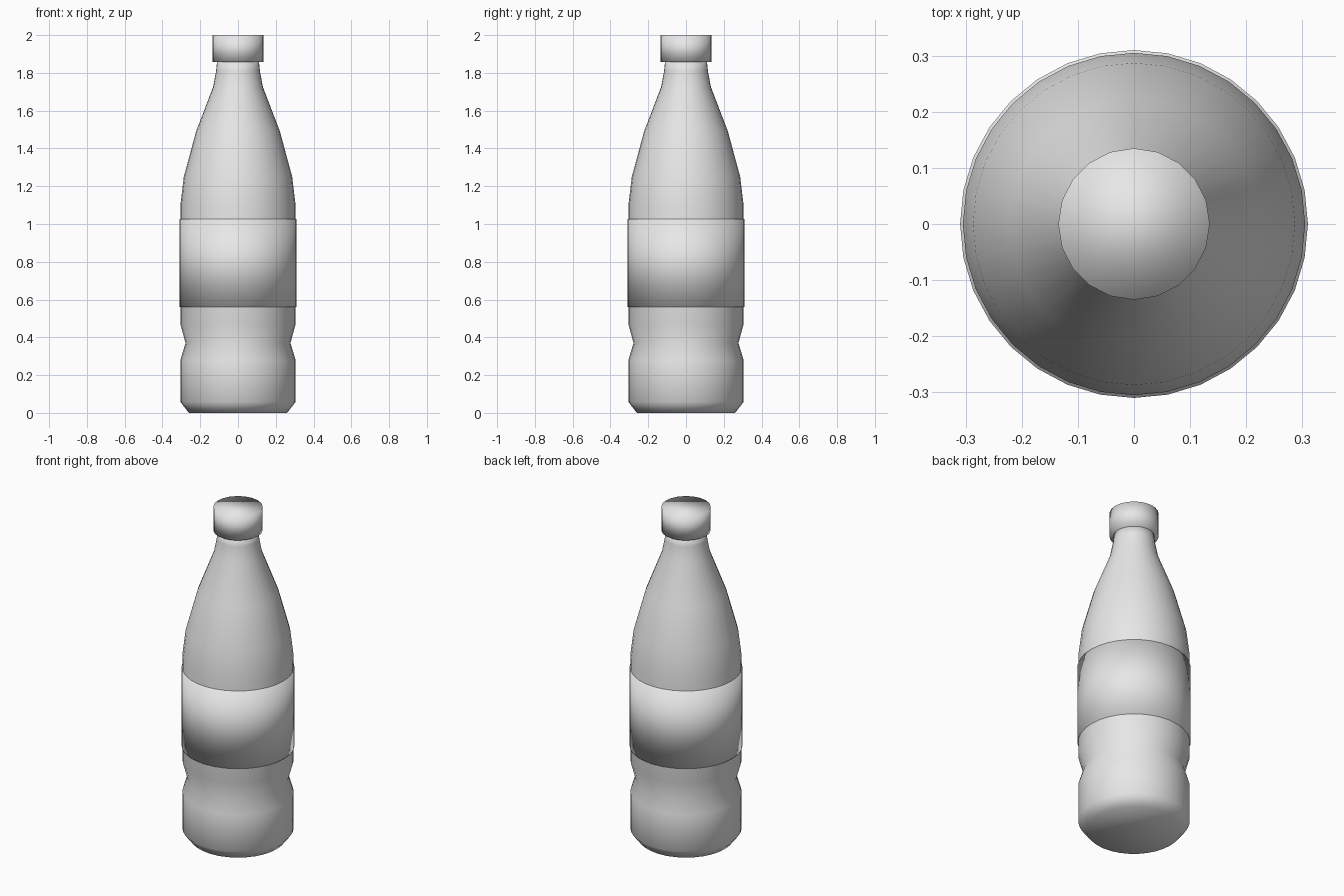
import bpy
import bmesh
from math import cos, sin, tau

old = bpy.data.objects.get("Cube")
if old:
    bpy.data.objects.remove(old, do_unlink=True)

grey = bpy.data.materials.new("light grey")
grey.use_nodes = True
grey.diffuse_color = (0.8, 0.8, 0.8, 1)
grey.node_tree.nodes["Principled BSDF"].inputs["Base Color"].default_value = (0.8, 0.8, 0.8, 1)


def lathe(name, profile, sides):
    """Spin (radius, height) points around z and close both ends."""
    bm = bmesh.new()
    rings = [[bm.verts.new((r * cos(tau * i / sides), r * sin(tau * i / sides), z))
              for i in range(sides)] for r, z in profile]
    for low, high in zip(rings, rings[1:]):
        for i in range(sides):
            j = (i + 1) % sides
            bm.faces.new((low[i], low[j], high[j], high[i]))
    bm.faces.new(rings[0][::-1])
    bm.faces.new(rings[-1])
    for face in bm.faces:
        face.smooth = True
    mesh = bpy.data.meshes.new(name)
    bm.to_mesh(mesh)
    bm.free()
    mesh.materials.append(grey)
    obj = bpy.data.objects.new(name, mesh)
    bpy.context.collection.objects.link(obj)
    return obj


# Body: chamfered foot, pinched grip, straight wall, shoulder and neck
lathe("bottle_body", [
    (0.26, 0), (0.305, 0.058), (0.305, 0.28), (0.278, 0.37), (0.305, 0.47),
    (0.305, 1.1), (0.287, 1.25), (0.222, 1.49), (0.132, 1.725),
    (0.116, 1.81), (0.11, 1.87)], 32)

# Label band wrapped round the middle
lathe("label", [(0.31, 0.56), (0.31, 1.027)], 32)

# Screw cap
lathe("cap", [(0.135, 1.857), (0.135, 2)], 20)
